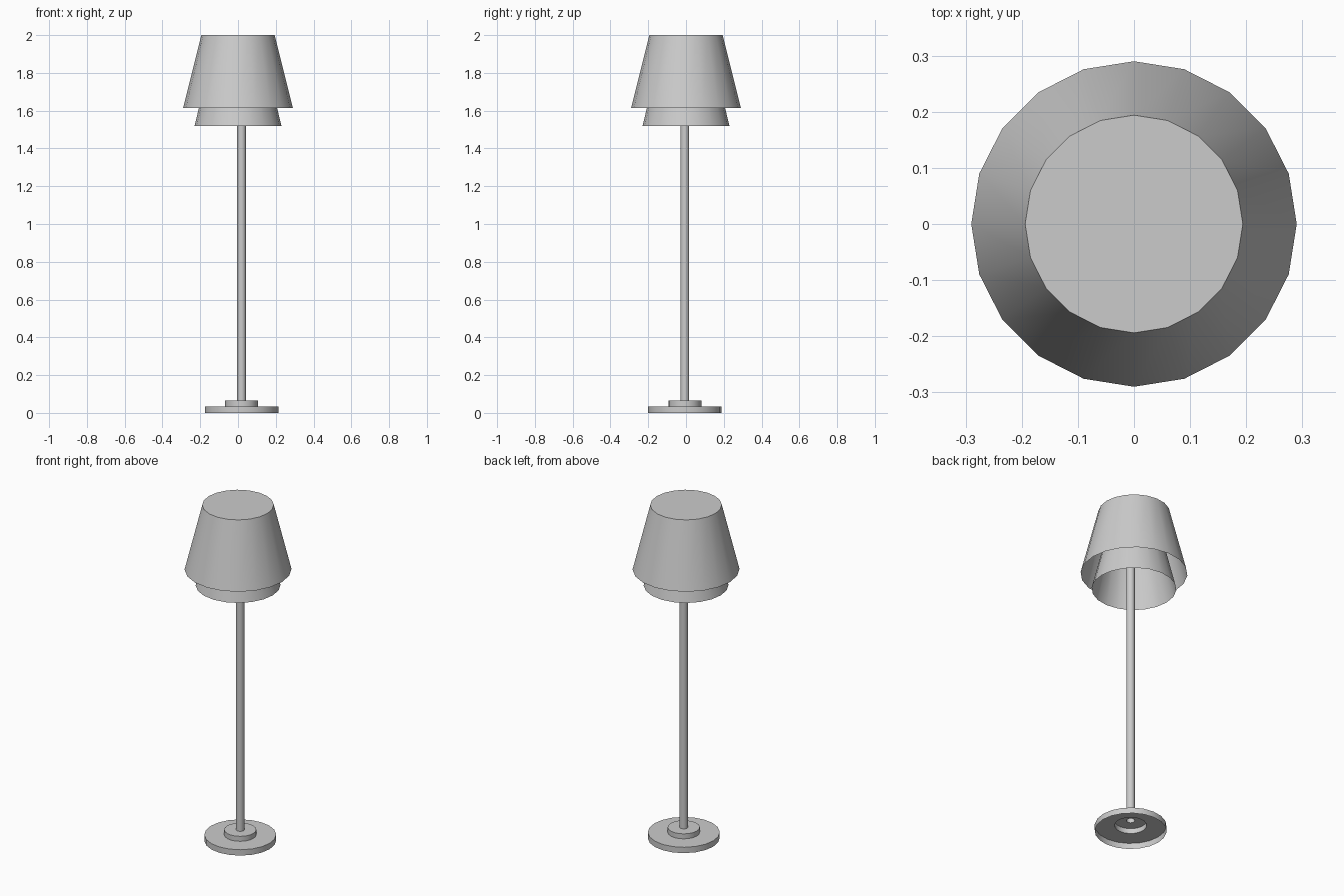
import bpy, bmesh, math

if "Cube" in bpy.data.objects:
    bpy.data.objects.remove(bpy.data.objects["Cube"])

SIDES = 20


def lathe(name, profile, cx=0.0, cy=0.0, cap_top=True):
    """Revolve a (radius, z) profile into an open shell, optionally capped at its top."""
    bm = bmesh.new()
    rings = []
    for r, z in profile:
        rings.append([bm.verts.new((cx + r * math.cos(2 * math.pi * i / SIDES),
                                    cy + r * math.sin(2 * math.pi * i / SIDES), z))
                      for i in range(SIDES)])
    for low, high in zip(rings, rings[1:]):
        for i in range(SIDES):
            j = (i + 1) % SIDES
            bm.faces.new((low[i], low[j], high[j], high[i]))
    if cap_top:
        bm.faces.new(rings[-1])
    mesh = bpy.data.meshes.new(name)
    bm.to_mesh(mesh)
    bm.free()
    obj = bpy.data.objects.new(name, mesh)
    bpy.context.collection.objects.link(obj)
    bpy.ops.object.select_all(action='DESELECT')
    obj.select_set(True)
    bpy.context.view_layer.objects.active = obj
    bpy.ops.object.shade_smooth_by_angle(angle=math.radians(30))
    return obj


# Stand: hollow base plate, collar and pole in one stepped shell, slightly off centre
lathe("stand", [(0.195, 0), (0.195, 0.035), (0.087, 0.035), (0.087, 0.065),
                (0.023, 0.065), (0.023, 1.83)], 0.019, -0.006)

# Outer shade, open below
lathe("outer_shade", [(0.29, 1.615), (0.194, 2.0)])

# Inner shade, a smaller tier hanging below the outer one
lathe("inner_shade", [(0.23, 1.52), (0.154, 1.83)])
